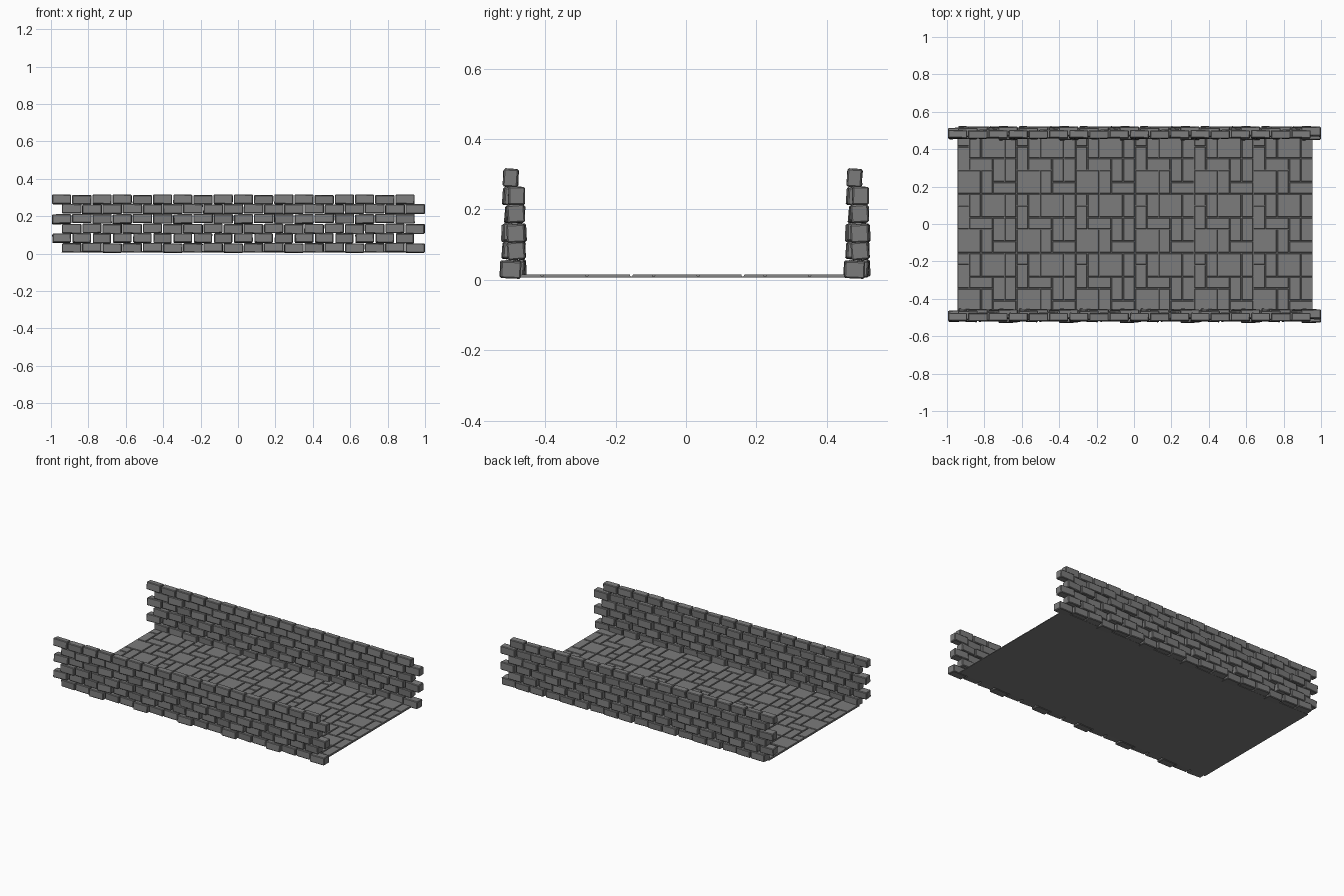
import bpy
import bmesh
import random
from mathutils import Matrix, Vector, Euler

cube = bpy.data.objects.get("Cube")
if cube:
    bpy.data.objects.remove(cube, do_unlink=True)

REPEAT = 0.324      # length of one repeating wall section
BRICK = REPEAT / 3
COURSE = 0.052


def make_material(name, value):
    mat = bpy.data.materials.new(name)
    mat.use_nodes = True
    colour = (value, value, value, 1)
    mat.diffuse_color = colour
    mat.node_tree.nodes["Principled BSDF"].inputs["Base Color"].default_value = colour
    return mat


stone = make_material("grey stone", 0.2)


def finish(bm, name, y=0.0):
    bmesh.ops.recalc_face_normals(bm, faces=bm.faces)
    mesh = bpy.data.meshes.new(name)
    bm.to_mesh(mesh)
    bm.free()
    mesh.materials.append(stone)
    obj = bpy.data.objects.new(name, mesh)
    obj.location.y = y
    bpy.context.collection.objects.link(obj)
    return obj


def add_box(bm, centre, size, tilt=(0, 0, 0)):
    matrix = Matrix.LocRotScale(Vector(centre), Euler(tilt), Vector(size))
    return bmesh.ops.create_cube(bm, size=1, matrix=matrix)["verts"]


# Walls: staggered courses of rough bricks, repeated in sections of three
depths = [0.058, 0.05, 0.052, 0.05, 0.047, 0.042]


def build_wall(name, y):
    rng = random.Random(5)
    bm = bmesh.new()
    for row, depth in enumerate(depths):
        start = -0.943 if row % 2 == 0 else -0.997
        top = row == len(depths) - 1
        for k in range(3):
            length = BRICK - (0.009 if row == 1 else 0.003) - rng.uniform(0, 0.004)
            height = COURSE - rng.uniform(0, 0.005)
            shift = -0.008 if top else rng.uniform(-0.009, 0.009)
            lift = rng.uniform(-0.002, 0.002)
            spin = 0.02 if top else 0.05
            tilt = (rng.uniform(-0.1, 0.1), rng.uniform(-0.015, 0.015),
                    rng.uniform(-spin, spin))
            for section in range(6):
                x = start + section * REPEAT + (k + 0.5) * BRICK
                z = 0.004 + (row + 0.5) * COURSE + lift
                add_box(bm, (x, shift, z), (length, depth, height), tilt)
    wall = finish(bm, name, y)
    bevel = wall.modifiers.new("chipped edges", "BEVEL")
    bevel.width = 0.004
    bevel.segments = 1


build_wall("front_wall", -0.49)
build_wall("back_wall", 0.487)

# Floor base
bm = bmesh.new()
add_box(bm, (0.005, 0.003, 0.0075), (1.9, 0.95, 0.003))
finish(bm, "floor_base")

# Paving: each letter is one slab of the repeating square pattern
pattern = ["AABCC", "AABDE", "FGGDE", "FHIIJ", "KHIIJ"]
unit = 1.9 / 30
bm = bmesh.new()
for letter in "ABCDEFGHIJK":
    cells = [(c, r) for r, line in enumerate(pattern)
             for c, mark in enumerate(line) if mark == letter]
    c0, r0 = cells[0]
    c1, r1 = cells[-1]
    w, d = (c1 - c0 + 1) * unit, (r1 - r0 + 1) * unit
    for i in range(6):
        for j in range(3):
            x = -0.945 + (i * 5 + c0) * unit + w / 2
            y = -0.472 + (j * 5 + r0) * unit + d / 2
            verts = add_box(bm, (x, y, 0.011), (w - 0.003, d - 0.003, 0.008))
            # Taper the top rim to open the joints
            for v in verts:
                if v.co.z > 0.011:
                    v.co.x += 0.003 if v.co.x < x else -0.003
                    v.co.y += 0.003 if v.co.y < y else -0.003
finish(bm, "floor_paving")
